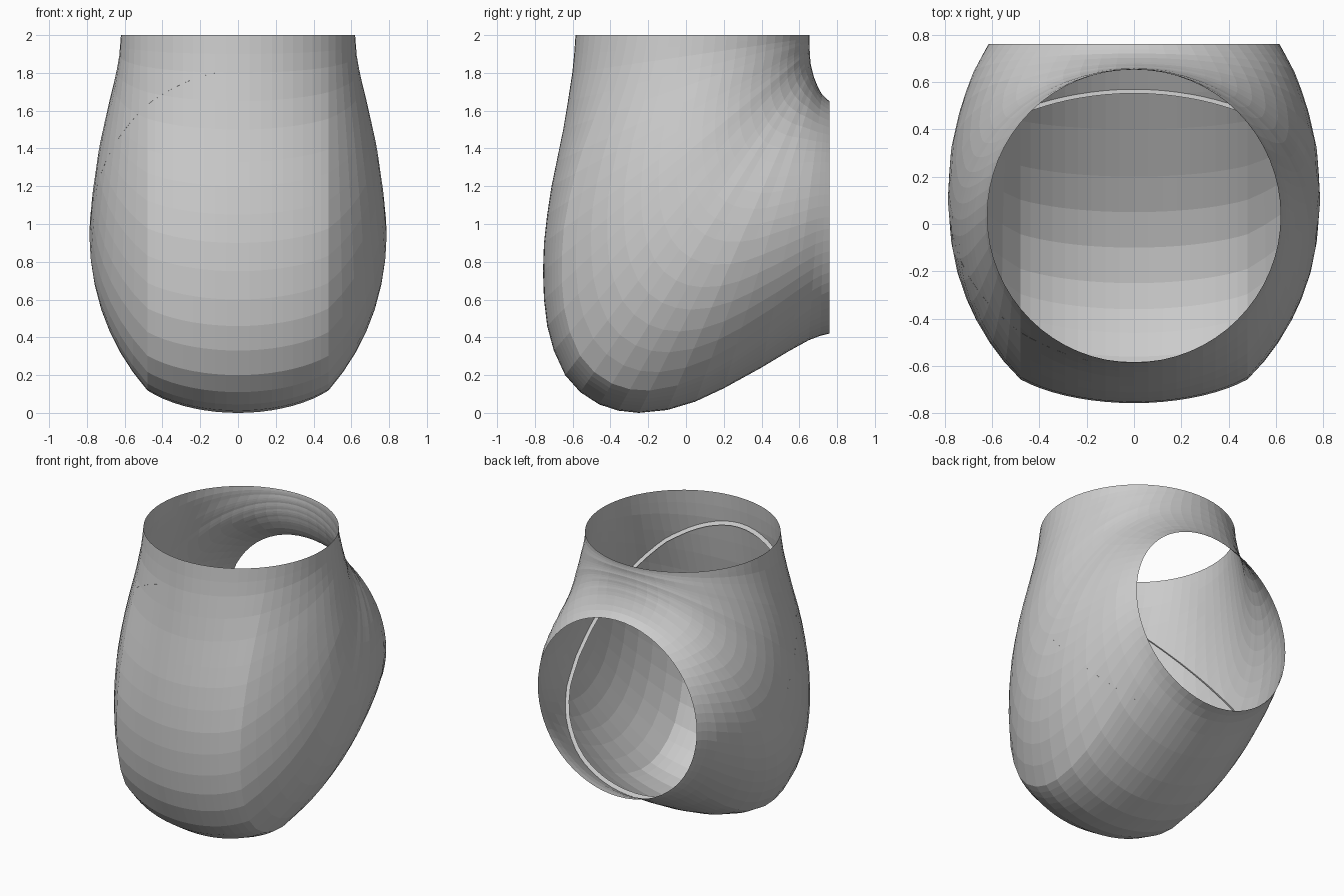
import bpy, bmesh
from math import sin, cos, pi, atan2, degrees, radians, hypot, asin
from mathutils import Vector

if "Cube" in bpy.data.objects:
    bpy.data.objects.remove(bpy.data.objects["Cube"])

# The bent shell is lofted through sections that fan around the inner corner
PY, PZ = 0.76, 2.0
AROUND = 64

# Outer side profile (y, z), from the top rim round the base to the back rim
OUTER = [(-.585, 2), (-.592, 1.9), (-.602, 1.8), (-.625, 1.65), (-.65, 1.5),
         (-.685, 1.33), (-.712, 1.2), (-.735, 1.05), (-.752, .9), (-.757, .75),
         (-.752, .6), (-.735, .46), (-.70, .33), (-.64, .2), (-.56, .11),
         (-.46, .045), (-.36, .012), (-.25, 0), (-.1, .015), (.05, .06),
         (.2, .13), (.4, .24), (.55, .33), (.65, .385), (.71, .408), (.76, .42)]
# (angle, value) tables: inner radius, half width, depth of the outer crown
INNER = [(0, .105), (20, .112), (40, .136), (52, .165), (64, .208),
         (74, .26), (83, .318), (90, .35)]
WIDTH = [(0, .62), (10, .63), (20, .66), (30, .70), (40, .743), (50, .775),
         (58, .787), (66, .778), (75, .735), (83, .68), (90, .615)]
CROWN = [(0, .228), (12, .205), (24, .155), (35, .13), (62, .13), (76, .17), (90, .225)]


def interp(table, t):
    for (a, u), (b, v) in zip(table, table[1:]):
        if t <= b:
            return u + (v - u) * (t - a) / (b - a)
    return table[-1][1]


def section(y, z):
    """One closed section with a shallow outer crown and soft corners."""
    th = atan2(PZ - z, PY - y)
    deg = degrees(th)
    ro, ri = hypot(PY - y, PZ - z), interp(INNER, deg)
    w, d = interp(WIDTH, deg), interp(CROWN, deg)
    rm = (ro + ri) / 2
    corner = asin(.48 / .62)
    pts = []
    for i in range(AROUND):
        a = 2 * pi * i / AROUND
        side = 1 if a <= pi else -1
        p = a if a <= pi else 2 * pi - a
        if p < corner:
            x = .48 * sin(p) / sin(corner)
            r = ro - d * (1 - cos(p)) / (1 - cos(corner))
        elif p < pi / 2:
            x = .48 + (w - .48) * (sin(p) - sin(corner)) / (1 - sin(corner))
            r = rm + (ro - d - rm) * cos(p) / cos(corner)
        else:
            x = w * sin(p)
            r = rm + (rm - ri) * cos(p)
        pts.append(Vector((side * x, PY - r * cos(th), PZ - r * sin(th))))
    return pts


def add_object(name, bm):
    bmesh.ops.recalc_face_normals(bm, faces=bm.faces)
    me = bpy.data.meshes.new(name)
    bm.to_mesh(me)
    ob = bpy.data.objects.new(name, me)
    bpy.context.collection.objects.link(ob)
    return ob


# Open bent shell
shell = bmesh.new()
rings = [[shell.verts.new(p) for p in section(y, z)] for y, z in OUTER]
for a, b in zip(rings, rings[1:]):
    for i in range(AROUND):
        j = (i + 1) % AROUND
        shell.faces.new((a[i], a[j], b[j], b[i]))
add_object("bent_shell", shell)

# Thin flat ledge inside, following a slanted cut through the shell
top, low = Vector((0, -.6, 1.81)), Vector((0, .57, .34))
run = low - top
cut = bmesh.ops.bisect_plane(shell, geom=shell.verts[:] + shell.edges[:] + shell.faces[:],
                             plane_co=top, plane_no=Vector((0, -run.z, run.y)))
edges = [e for e in cut["geom_cut"] if isinstance(e, bmesh.types.BMEdge)]
centre = (top + low) / 2
ledge = bmesh.new()
pairs = {}
for e in edges:
    for v in e.verts:
        if v not in pairs:
            inward = (centre - v.co).normalized() * .028
            pairs[v] = (ledge.verts.new(v.co), ledge.verts.new(v.co + inward))
for e in edges:
    (a, ai), (b, bi) = pairs[e.verts[0]], pairs[e.verts[1]]
    ledge.faces.new((a, b, bi, ai))
add_object("inner_ledge", ledge)
shell.free()
ledge.free()
